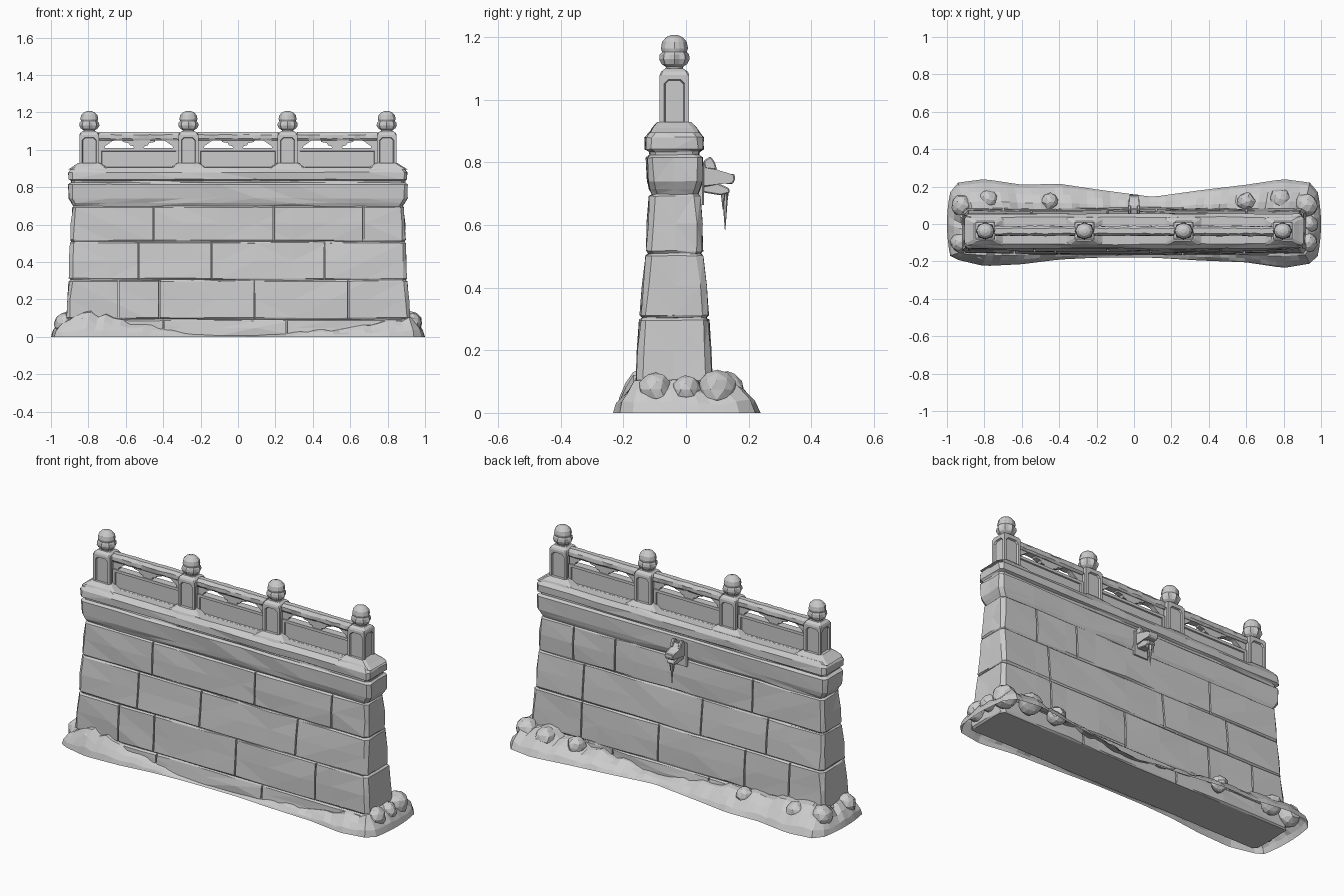
import bpy, bmesh, math, random
from mathutils import Vector, Matrix

random.seed(4)
old = bpy.data.objects.get("Cube")
if old:
    bpy.data.objects.remove(old, do_unlink=True)

stone = bpy.data.materials.new("grey_stone")
stone.use_nodes = True
grey = (0.6, 0.6, 0.6, 1)
stone.diffuse_color = grey
stone.node_tree.nodes["Principled BSDF"].inputs["Base Color"].default_value = grey

RAIL_Y = -0.037
POSTS = [-0.795, -0.265, 0.265, 0.795]


def finish(bm, name):
    bmesh.ops.recalc_face_normals(bm, faces=bm.faces)
    mesh = bpy.data.meshes.new(name)
    bm.to_mesh(mesh)
    bm.free()
    mesh.materials.append(stone)
    obj = bpy.data.objects.new(name, mesh)
    bpy.context.collection.objects.link(obj)
    return obj


def jig(a):
    return random.uniform(-a, a)


def ring(x0, x1, y0, y1, c, nx, ny):
    """Rectangle with cut corners and subdivided sides."""
    corners = [((x0 + c, y0), (x1 - c, y0), nx), ((x1, y0 + c), (x1, y1 - c), ny),
               ((x1 - c, y1), (x0 + c, y1), nx), ((x0, y1 - c), (x0, y0 + c), ny)]
    pts = []
    for a, b, n in corners:
        pts += [Vector(a).lerp(Vector(b), i / n) for i in range(n + 1)]
    return pts


def loft(bm, levels, c=0.01, nx=1, ny=1, noise=0.0):
    """Stack rectangles given as (x0, x1, y0, y1, z)."""
    rows = []
    for k, (x0, x1, y0, y1, z) in enumerate(levels):
        end = k in (0, len(levels) - 1)
        rows.append([bm.verts.new((p.x + jig(noise), p.y + jig(noise),
                                   z + (0 if end else jig(noise / 2))))
                     for p in ring(x0, x1, y0, y1, c, nx, ny)])
    n = len(rows[0])
    for a, b in zip(rows, rows[1:]):
        for i in range(n):
            j = (i + 1) % n
            bm.faces.new((a[i], a[j], b[j], b[i]))
    bm.faces.new(rows[0][::-1])
    bm.faces.new(rows[-1])


def block(name, levels, **kw):
    bm = bmesh.new()
    loft(bm, levels, **kw)
    return finish(bm, name)


def slab(bm, pts, place, half):
    """Extrude an outline both ways; place(u, v, w) gives the position."""
    a = [bm.verts.new(place(u, v, -half)) for u, v in pts]
    b = [bm.verts.new(place(u, v, half)) for u, v in pts]
    n = len(pts)
    for i in range(n):
        j = (i + 1) % n
        bm.faces.new((a[i], a[j], b[j], b[i]))
    bm.faces.new(a[::-1])
    bm.faces.new(b)


def table(rows, x):
    """Linear lookup of every column at x."""
    for a, b in zip(rows, rows[1:]):
        if x <= b[0]:
            t = max(0, (x - a[0]) / (b[0] - a[0]))
            return [p + (q - p) * t for p, q in zip(a[1:], b[1:])]
    return rows[-1][1:]


# Wall body: height, half length, front, back
body = [(0, .925, -.165, .09), (.09, .92, -.158, .083), (.3, .903, -.147, .072),
        (.5, .897, -.127, .053), (.7, .885, -.116, .045)]
courses = [0, .095, .305, .51, .70]
levels = []
for z0, z1 in zip(courses, courses[1:]):
    for z, inset in ((z0, .007), (z0 + .008, 0), ((z0 + z1) / 2, -.002), (z1 - .008, 0), (z1 - .002, .007)):
        hx, f, b = table(body, z)
        levels.append((inset - hx, hx - inset, f + inset, b - inset, z))
# Cornice and coping
for z, hx, f, b in [(.715, .89, -.117, .045), (.74, .905, -.122, .05), (.815, .905, -.126, .052),
                    (.825, .892, -.114, .04), (.835, .893, -.116, .042), (.842, .905, -.13, .055),
                    (.88, .905, -.13, .055), (.905, .885, -.108, .036)]:
    levels.append((-hx, hx, f, b, z))
bm = bmesh.new()
loft(bm, levels, c=.018, nx=9, ny=2, noise=.0035)
bmesh.ops.triangulate(bm, faces=bm.faces)
wall = finish(bm, "wall")

# Upright joints between the stones, cut into front and back
joints = [([-.4, .26], [-.2, .4]), ([-.64, -.42, .09, .59], [-.7, -.42, .12, .6]),
          ([-.53, -.14, .46], [-.55, -.14, .6]), ([-.45, .19, .67], [-.45, .41, .67])]
bm = bmesh.new()
for (z0, z1), sides in zip(zip(courses, courses[1:]), joints):
    for side, xs in enumerate(sides):
        for x in xs:
            cut = []
            for z in (z0 + .002, z1 - .004):
                y = table(body, z)[1 + side]
                cut.append((x - .004, x + .004, y - (.05, .01)[side], y + (.01, .05)[side], z))
            loft(bm, cut, c=.001)
cutter = finish(bm, "joint_cutter")
cutter.hide_render = True
mod = wall.modifiers.new("joints", "BOOLEAN")
mod.object = cutter
mod.operation = "DIFFERENCE"
mod.solver = "EXACT"
deps = bpy.context.evaluated_depsgraph_get()
carved = bpy.data.meshes.new_from_object(wall.evaluated_get(deps))
wall.modifiers.clear()
wall.data = carved
bpy.data.objects.remove(cutter, do_unlink=True)


# Posts with recessed eight-sided panels, footings and carved finials
def post(x):
    bm = bmesh.new()
    bmesh.ops.create_cube(bm, size=1, matrix=Matrix.Translation((x, RAIL_Y, .99))
                          @ Matrix.Diagonal((.105, .094, .18, 1)))
    sides = [f for f in bm.faces if abs(f.normal.z) < .5]
    bmesh.ops.inset_individual(bm, faces=sides, thickness=.02)
    bmesh.ops.bevel(bm, geom=list({v for f in sides for v in f.verts}), offset=.014,
                    segments=1, affect="VERTICES")
    panels = [f for f in bm.faces if len(f.verts) == 8 and abs(f.normal.z) < .5]
    bmesh.ops.inset_individual(bm, faces=panels, thickness=.004, depth=-.009)
    w, d = .0525, .047
    loft(bm, [(x - w + i, x + w - i, RAIL_Y - d + i, RAIL_Y + d - i, z)
              for i, z in ((0, 1.08), (.004, 1.09), (.018, 1.1))], c=.005)
    finish(bm, "post")
    block("post_footing", [(x - w - i, x + w + i, RAIL_Y - d - j, RAIL_Y + d + j, z)
                           for i, j, z in ((.06, .03, .895), (.035, .024, .91), (.006, .006, .93))],
          c=.012, nx=3, noise=.002)


def finial(x):
    bm = bmesh.new()
    n = 16
    rows = []
    for r, z, rib in [(.034, 1.09, 0), (.03, 1.105, 0), (.046, 1.115, .1), (.054, 1.13, .14),
                      (.052, 1.145, .14), (.044, 1.153, 0), (.048, 1.165, .04), (.044, 1.185, .04),
                      (.03, 1.2, 0), (.012, 1.207, 0)]:
        rows.append([bm.verts.new((x + r * (1 - rib * (i % 2)) * math.cos(math.tau * i / n),
                                   RAIL_Y + r * .9 * (1 - rib * (i % 2)) * math.sin(math.tau * i / n), z))
                     for i in range(n)])
    for a, b in zip(rows, rows[1:]):
        for i in range(n):
            bm.faces.new((a[i], a[i - 1], b[i - 1], b[i]))
    bm.faces.new(rows[0])
    bm.faces.new(rows[-1])
    finish(bm, "finial")


for x in POSTS:
    post(x)
    finial(x)


# Balustrade bays
def bay(x0, x1):
    mid = (x0 + x1) / 2
    block("top_rail", [(x0, x1, RAIL_Y - d, RAIL_Y + d, z) for d, z in
                       ((.018, 1.05), (.026, 1.06), (.026, 1.08), (.014, 1.096))],
          c=.002, nx=14, noise=.003)
    bm = bmesh.new()
    bmesh.ops.create_cube(bm, size=1, matrix=Matrix.Translation((mid, RAIL_Y, .95))
                          @ Matrix.Diagonal((x1 - x0, .042, .12, 1)))
    faces = [f for f in bm.faces if abs(f.normal.y) > .5]
    bmesh.ops.inset_individual(bm, faces=faces, thickness=.022)
    bmesh.ops.inset_individual(bm, faces=faces, thickness=.003, depth=-.007)
    finish(bm, "lower_panel")
    # Cloud bracket in the middle and a corner bracket at each post
    bm = bmesh.new()
    place = lambda u, v, w: (mid + u, RAIL_Y + w, v)
    right = [(.025, 1.005), (.03, 1.02), (.048, 1.024), (.055, 1.036), (.085, 1.042), (.09, 1.058)]
    slab(bm, right + [(-u, v) for u, v in reversed(right)], place, .014)
    h = (x1 - x0) / 2
    for s in (-1, 1):
        slab(bm, [(s * h, 1.005), (s * (h - .03), 1.005), (s * (h - .035), 1.02), (s * (h - .05), 1.03),
                  (s * (h - .07), 1.045), (s * (h - .1), 1.058), (s * h, 1.058)], place, .014)
    finish(bm, "cloud_brackets")


for a, b in zip(POSTS, POSTS[1:]):
    bay(a + .05, b - .05)

# Beast-head water spout on the back
block("spout_plate", [(-.045, .045, .03, .057, .665), (-.045, .045, .03, .057, .8)], c=.004)
bm = bmesh.new()
side = lambda u, v, w: (w * (1 - 3 * max(0, u - .09)), u, v)
slab(bm, [(.05, .79), (.08, .802), (.1, .772), (.135, .762), (.155, .764), (.157, .745),
          (.148, .73), (.105, .735), (.05, .72)], side, .032)
slab(bm, [(.05, .73), (.1, .735), (.138, .718), (.14, .702), (.11, .695), (.05, .705)], side, .025)
for s in (-1, 1):
    ear = lambda u, v, w, s=s: (s * .024 + w, u, v)
    slab(bm, [(.06, .78), (.055, .805), (.078, .82), (.092, .802), (.1, .775)], ear, .009)
bmesh.ops.bevel(bm, geom=list(bm.edges), offset=.004, segments=1, affect="EDGES")
finish(bm, "spout_head")
bm = bmesh.new()
for x, y, top, tip, r in [(0, .125, .715, .585, .011), (.014, .118, .71, .65, .008), (-.014, .13, .71, .66, .007)]:
    bmesh.ops.create_cone(bm, cap_ends=True, segments=6, radius1=.001, radius2=r, depth=top - tip,
                          matrix=Matrix.Translation((x, y, (top + tip) / 2)))
finish(bm, "icicles")

# Drift around the foot: x, front edge, front height, back edge, back height
drift = [(-.95, -.19, .09, .22, .11), (-.8, -.225, .14, .24, .13), (-.6, -.215, .08, .21, .1),
         (-.4, -.19, .045, .215, .09), (-.2, -.18, .015, .185, .07), (.1, -.18, .01, .145, .03),
         (.35, -.195, .03, .18, .06), (.6, -.205, .045, .21, .09), (.8, -.235, .08, .24, .12),
         (.95, -.21, .1, .22, .12)]
path = []          # outer point, inner point, height
steps = 44
xs = [-.94 + 1.88 * i / steps for i in range(steps + 1)]
for x in xs:
    f, hf, _, _ = table(drift, x)
    path.append((Vector((x, f)), Vector((x * .96, -.14)), hf))
for t in range(9):
    y = -.17 + .34 * t / 8
    path.append((Vector((1 - .6 * (y * y), y)), Vector((.895, y * .6 - .035)), .1))
for x in reversed(xs):
    _, _, b, hb = table(drift, x)
    path.append((Vector((x, b)), Vector((x * .96, .06)), hb))
for t in range(9):
    y = .17 - .34 * t / 8
    path.append((Vector((-1 + .6 * (y * y), y)), Vector((-.895, y * .6 - .035)), .1))
bm = bmesh.new()
cols = []
for k, (out, inn, h) in enumerate(path):
    lump = .85 + .25 * abs(math.sin(k * .8)) + jig(.08)
    cols.append([bm.verts.new((*out.lerp(inn, s), max(0, h * lump * g + (jig(.006) if s else 0) * (h > .03))))
                 for s, g in ((0, 0), (.1, .3), (.35, .65), (.65, .95), (1, 1))])
for i in range(len(cols)):
    for a, b in zip(range(4), range(1, 5)):
        bm.faces.new((cols[i - 1][a], cols[i][a], cols[i][b], cols[i - 1][b]))
finish(bm, "drift")

# Lumps piled on the drift at the corners
bm = bmesh.new()
for x, y, r in [(.92, .1, .07), (.93, -.1, .06), (.78, .13, .065), (.6, .12, .055), (.94, 0, .05),
                (-.92, .1, .065), (-.93, -.1, .06), (-.78, .13, .06), (-.45, .12, .05), (-.82, -.15, .05)]:
    made = bmesh.ops.create_icosphere(bm, subdivisions=2, radius=r)["verts"]
    for v in made:
        v.co = Vector((v.co.x * .9 + x, v.co.y * .9 + y, max(.01, v.co.z * .9 + .075))) + Vector((jig(.005), jig(.005), 0))
finish(bm, "lumps")
